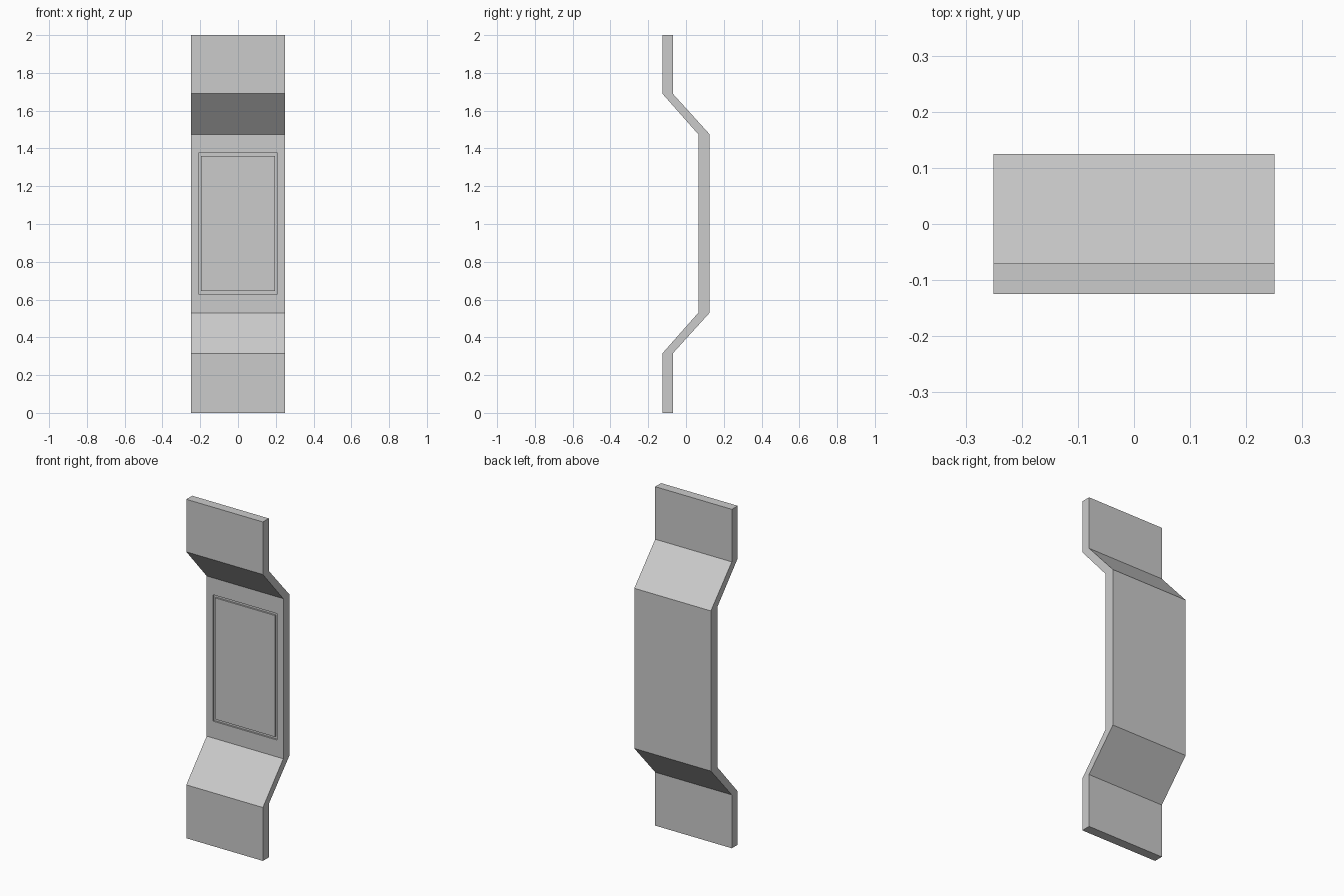
import bpy
import bmesh

if "Cube" in bpy.data.objects:
    bpy.data.objects.remove(bpy.data.objects["Cube"])

HALF_W = 0.25
FRONT = 0.065
MID_Z = 1.0025

# Side profile (y, z): front edge upward, then back edge downward
front_edge = [(-0.125, 0), (-0.125, 0.315), (FRONT, 0.53),
              (FRONT, 1.475), (-0.125, 1.69), (-0.125, 2)]
back_edge = [(-0.07, 2), (-0.07, 1.69), (0.125, 1.475),
             (0.125, 0.53), (-0.07, 0.315), (-0.07, 0)]
profile = front_edge + back_edge

bm = bmesh.new()

# Bent strip: two rows of profile points bridged by quads
left = [bm.verts.new((-HALF_W, y, z)) for y, z in profile]
right = [bm.verts.new((HALF_W, y, z)) for y, z in profile]
n = len(profile)
for i in range(n):
    j = (i + 1) % n
    bm.faces.new((left[i], left[j], right[j], right[i]))
for i in range(n // 2 - 1):
    a, b, c, d = i, i + 1, n - 2 - i, n - 1 - i
    bm.faces.new((left[a], left[b], left[c], left[d]))
    bm.faces.new((right[a], right[d], right[c], right[b]))
bmesh.ops.recalc_face_normals(bm, faces=bm.faces)

# Thin rectangular groove around the flush middle panel
panel = min((f for f in bm.faces if f.normal.y < -0.99),
            key=lambda f: abs(f.calc_center_median().z - MID_Z))


def inset_to(face, half_x, half_z, y):
    """Inset a face and place its corners on the given rectangle."""
    bmesh.ops.inset_individual(bm, faces=[face], thickness=0.002)
    for v in face.verts:
        v.co.x = half_x if v.co.x > 0 else -half_x
        v.co.z = MID_Z + (half_z if v.co.z > MID_Z else -half_z)
        v.co.y = y


DEPTH = 0.01
for hx, hz, y in ((0.21, 0.373, FRONT), (0.21, 0.373, FRONT + DEPTH),
                  (0.195, 0.358, FRONT + DEPTH), (0.195, 0.358, FRONT)):
    inset_to(panel, hx, hz, y)
    bm.normal_update()

mesh = bpy.data.meshes.new("bent_wall_panel")
bm.to_mesh(mesh)
bm.free()
obj = bpy.data.objects.new("bent_wall_panel", mesh)
bpy.context.collection.objects.link(obj)
